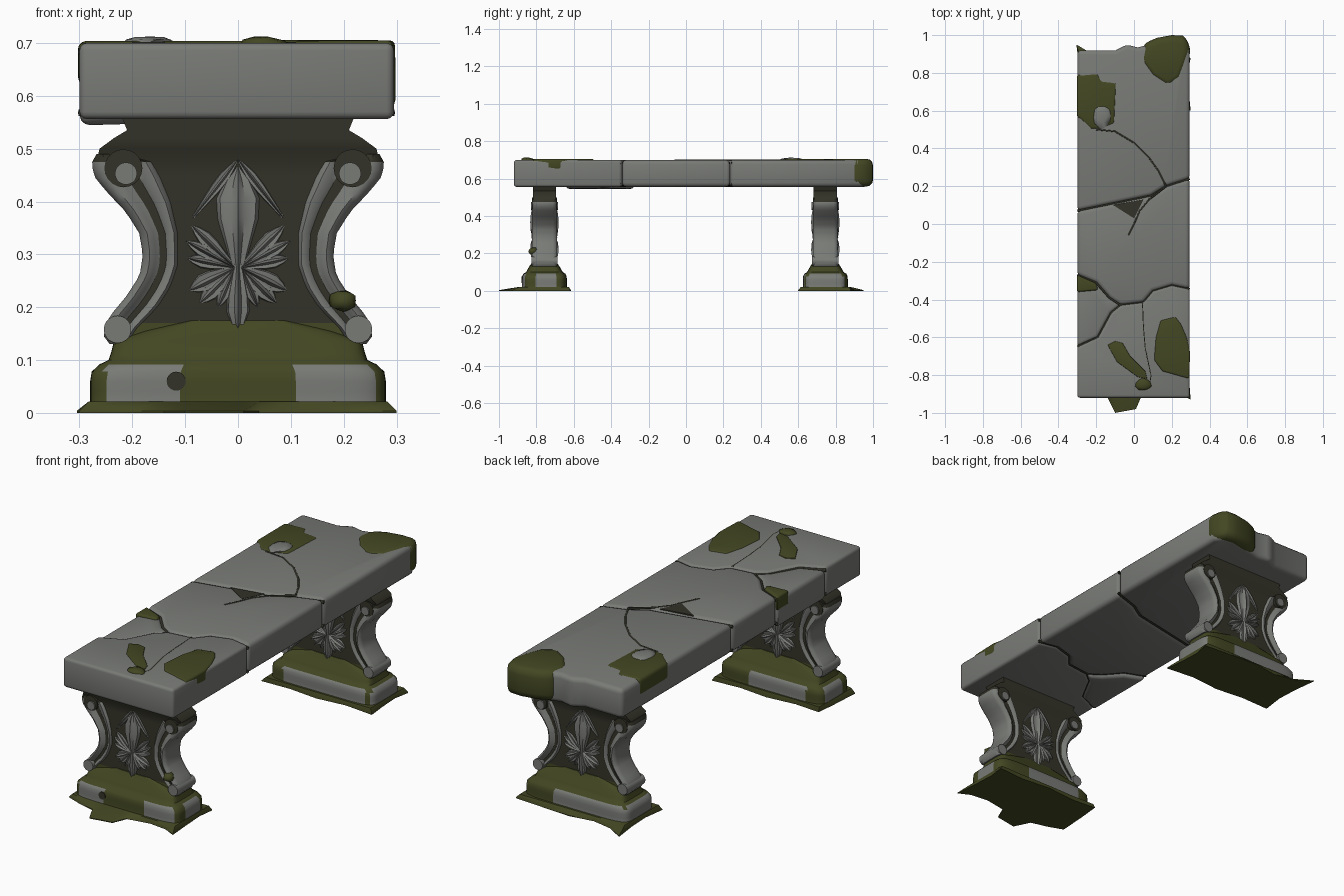
import bpy, bmesh, math, random
from mathutils import Vector

if "Cube" in bpy.data.objects:
    bpy.data.objects.remove(bpy.data.objects["Cube"])

random.seed(4)


def material(name, rgb):
    m = bpy.data.materials.new(name)
    m.diffuse_color = (*rgb, 1)
    m.use_nodes = True
    m.node_tree.nodes["Principled BSDF"].inputs["Base Color"].default_value = m.diffuse_color
    return m


STONE = material("grey stone", (0.19, 0.197, 0.182))
MOSS = material("moss green", (0.056, 0.063, 0.016))
DARK = material("dark damp stone", (0.033, 0.032, 0.021))


def finish(name, bm, mats, rule=None, angle=40):
    bmesh.ops.recalc_face_normals(bm, faces=bm.faces)
    bm.normal_update()
    if rule:
        for f in bm.faces:
            f.material_index = rule(f.calc_center_median(), f.normal)
    me = bpy.data.meshes.new(name)
    bm.to_mesh(me)
    bm.free()
    for m in mats:
        me.materials.append(m)
    me.shade_smooth()
    me.set_sharp_from_angle(angle=math.radians(angle))
    ob = bpy.data.objects.new(name, me)
    bpy.context.collection.objects.link(ob)
    return ob


def slab(name, pts, z0, z1, mat, bevel=0.015, tilt=0.0):
    """Plan outline extruded upward with rounded edges."""
    bm = bmesh.new()
    f = bm.faces.new([bm.verts.new((x, y, z0)) for x, y in pts])
    r = bmesh.ops.extrude_face_region(bm, geom=[f])
    for v in r["geom"]:
        if isinstance(v, bmesh.types.BMVert):
            v.co.z = z1
    bmesh.ops.recalc_face_normals(bm, faces=bm.faces)
    if bevel:
        bmesh.ops.bevel(bm, geom=[e for e in bm.edges if e.calc_face_angle(0) > 0.7],
                        offset=bevel, segments=3, profile=0.5, affect='EDGES', clamp_overlap=True)
    for v in bm.verts:
        v.co.z += v.co.x * tilt
    return finish(name, bm, [mat])


def loft(name, rings, mats, rule=None, angle=40):
    """Skin closed rings of equal size and cap both ends."""
    bm = bmesh.new()
    rows = [[bm.verts.new(p) for p in r] for r in rings]
    n = len(rows[0])
    for a, b in zip(rows, rows[1:]):
        for i in range(n):
            bm.faces.new((a[i], a[(i + 1) % n], b[(i + 1) % n], b[i]))
    bm.faces.new(rows[0])
    bm.faces.new(rows[-1])
    return finish(name, bm, mats, rule, angle)


def blob(name, loc, size, mat):
    bm = bmesh.new()
    bmesh.ops.create_icosphere(bm, subdivisions=2, radius=1)
    for v in bm.verts:
        k = random.uniform(0.85, 1.1)
        v.co = Vector(loc) + Vector([c * s * k for c, s in zip(v.co, size)])
    return finish(name, bm, [mat], angle=80)


def crack(name, pts, z, r=0.005):
    cu = bpy.data.curves.new(name, 'CURVE')
    cu.dimensions = '3D'
    cu.bevel_depth, cu.bevel_resolution = r, 1
    s = cu.splines.new('POLY')
    s.points.add(len(pts) - 1)
    for p, (x, y) in zip(s.points, pts):
        p.co = (x, y, z, 1)
    cu.materials.append(DARK)
    bpy.context.collection.objects.link(bpy.data.objects.new(name, cu))


def lerp(table, z):
    for (z0, a), (z1, b) in zip(table, table[1:]):
        if min(z0, z1) <= z <= max(z0, z1):
            return a + (b - a) * (z - z0) / (z1 - z0)
    return table[-1][1]


# Seat: four broken slabs sharing crack lines
left_crack = [(-.3, -.65), (-.19, -.60), (-.12, -.47), (-.07, -.43)]
cross_a = [(-.3, -.27), (-.2, -.31), (-.13, -.39), (-.07, -.43)]
cross_b = [(-.07, -.43), (.05, -.415), (.1, -.355), (.2, -.325), (.295, -.345)]
upper = [(-.3, .07), (.09, .15), (.17, .2), (.295, .24)]
Z0, Z1 = .556, .70
slab("seat_front", [(-.3, -.92), (.295, -.92)] + cross_b[::-1] + left_crack[-2::-1], Z0, Z1, STONE, .014)
slab("seat_wedge", left_crack + cross_a[-2::-1], Z0 - .003, Z1 - .003, STONE, .02, .03)
slab("seat_middle", cross_a + cross_b[1:] + upper[::-1], Z0, Z1, STONE, .022)
slab("seat_back", upper + [(.295, .92), (.27, .965), (.2, .975), (.1, .955), (.02, .935), (-.04, .95),
                           (-.1, .918), (-.3, .92)], Z0, Z1, STONE, .022)
for i, c in enumerate((left_crack, cross_a, cross_b, upper)):
    crack("crack_top_%d" % i, c, .684, .007)
    crack("crack_bottom_%d" % i, c, .568, .007)
crack("crack_curve", [(-.2, .5), (-.1, .49), (0, .43), (.08, .35), (.13, .28), (.17, .2)], .698)
crack("crack_branch", [(.17, .2), (.08, .13), (.03, .07), (0, 0), (-.03, -.06)], .698)
crack("crack_front", [(.045, -.42), (.05, -.55), (.06, -.66), (.09, -.8), (.08, -.87)], .697, .004)
slab("chipped_notch", [(-.11, .1), (.05, .13), (0, .03)], .69, .7015, DARK, 0)

# Moss on the seat
slab("moss_corner", [(.05, .955), (.03, .86), (.09, .78), (.18, .72), (.25, .77), (.28, .85), (.298, .91),
                     (.29, .97), (.26, .997), (.2, 1.0), (.12, .985)], .558, .706, MOSS, .035)
slab("moss_left", [(-.303, .79), (-.19, .8), (-.17, .76), (-.09, .75), (-.1, .53), (-.18, .5), (-.23, .5),
                   (-.303, .57)], .62, .704, MOSS, .016)
slab("moss_streak", [(-.14, -.64), (-.1, -.62), (-.06, -.63), (-.02, -.7), (.06, -.78), (.07, -.82), (.02, -.81),
                     (-.09, -.73)], .69, .704, MOSS, .003)
slab("moss_right", [(.14, -.51), (.22, -.49), (.25, -.53), (.28, -.6), (.297, -.68), (.292, -.82), (.15, -.78),
                    (.105, -.72), (.115, -.6)], .65, .705, MOSS, .01)
slab("moss_wedge", [(-.302, -.27), (-.2, -.315), (-.19, -.35), (-.302, -.36)], .63, .7, MOSS, .01)
blob("stone_chip", (-.17, .57, .7), (.05, .065, .013), STONE)
blob("moss_bump", (.05, -.85, .698), (.045, .035, .015), MOSS)

# Leg silhouette and inner scroll edge, half widths by height
SIDE = [(.56, .22), (.535, .21), (.52, .235), (.50, .262), (.475, .276), (.45, .274), (.42, .25), (.38, .212),
        (.34, .187), (.30, .18), (.26, .186), (.22, .212), (.19, .237), (.17, .25), (.145, .254), (.12, .235)]
INNER = [(.49, .17), (.45, .145), (.40, .125), (.34, .112), (.28, .112), (.24, .125), (.20, .15), (.16, .19),
         (.13, .21)]
SCROLL = [(0, .045), (.06, .059), (.2, .066), (.36, .06), (.5, .048), (.62, .046), (.74, .058), (.88, .06), (1, .046)]
PLINTH = [(0, .285, .125), (.02, .28, .12), (.04, .28, .12), (.06, .28, .12), (.078, .277, .119), (.092, .262, .112),
          (.1, .245, .098), (.115, .24, .09), (.135, .235, .078), (.155, .18, .064), (.175, .1, .054)]


def rounded_ring(hx, hy, z, yc, n=72):
    ring = []
    for i in range(n):
        a = 2 * math.pi * (i + .5) / n
        c, s = math.cos(a), math.sin(a)
        ring.append((hx * math.copysign(abs(c) ** .3, c), yc + hy * math.copysign(abs(s) ** .3, s), z))
    return ring


def leaf(name, base, tip, width, yc, d, depth=.024):
    """Pointed leaf with a raised rib, lying on the panel facing d."""
    b, t = Vector(base), Vector(tip)
    ax = t - b
    side = Vector((-ax.y, ax.x)).normalized()
    rings = []
    for u, w, h in ((0, .25, .5), (.25, .6, .9), (.5, .95, 1), (.7, 1, .9), (.87, .6, .7), (1, .06, .3)):
        p = b + ax * u
        row = []
        for k, e in ((-1, 0), (-.8, .6), (-.3, .55), (0, 1), (.3, .55), (.8, .6), (1, 0)):
            q = p + side * (k * w * width / 2)
            row.append((q.x, yc + d * (.046 + depth * h * e), q.y))
        rings.append(row)
    loft(name, rings, [STONE], angle=50)


def disc(name, x, z, r, y0, y1, mat):
    ring = [(x + r * math.cos(a * math.pi / 10), z + r * math.sin(a * math.pi / 10)) for a in range(20)]
    loft(name, [[(p, y0, q) for p, q in ring], [(p, y1, q) for p, q in ring]], [mat])


def leg(tag, yc, patches):
    # Recessed panel, dark with moss low down
    rings = []
    for z, x in SIDE:
        t = x - (.008 if z < .49 else 0)
        h = .062 if z > .49 else .05
        rings.append([(-t, yc - h, z), (t, yc - h, z), (t, yc + h, z), (-t, yc + h, z)])
    loft(tag + "_panel", rings, [DARK, MOSS], lambda c, n: int(c.z < .17))

    # Grooved scroll on each edge
    for s in (-1, 1):
        rings = []
        for i in range(25):
            z = .13 + .36 * i / 24
            o, n = lerp(SIDE, z), lerp(INNER, z)
            pts = [(o + (n - o) * t, -h) for t, h in SCROLL]
            pts += [(x, -y) for x, y in pts[::-1]]
            rings.append([(s * x, yc + y, z) for x, y in pts])
        loft(tag + "_scroll", rings, [STONE, DARK],
             lambda c, n: int(c.z > .475 or (c.z > .3 and abs(n.y) > .5 and abs(c.y - yc) < .0485)), 50)
        disc(tag + "_volute", s * .217, .463, .036, yc - .067, yc + .067, DARK)
        disc(tag + "_volute_eye", s * .212, .453, .021, yc - .073, yc + .073, STONE)
        disc(tag + "_foot_curl", s * .228, .158, .026, yc - .07, yc + .07, STONE)

    # Carved palmette on both faces
    for d in (-1, 1):
        leaf(tag + "_bud", (0, .27), (0, .465), .085, yc, d, .03)
        leaf(tag + "_tail", (0, .29), (0, .15), .045, yc, d, .03)
        for s in (-1, 1):
            leaf(tag + "_frame_top", (s * .085, .37), (s * .0, .48), .022, yc, d, .02)
            for x, z, w in ((.088, .355, .03), (.098, .325, .028), (.096, .293, .028), (.092, .232, .038),
                            (.072, .208, .034), (.038, .2, .026)):
                leaf(tag + "_frond", (s * .006, .275), (s * x, z), w, yc, d)

    # Mossy plinth with bare stone patches
    def rule(c, n):
        if not .018 < c.z < .094:
            return 0
        for axis, sign, lo, hi in patches:
            v = (n.x, n.y)[axis]
            along = c.y - yc if axis == 0 else c.x
            if v * sign > .6 and lo < along < hi:
                return 1
        return 0
    loft(tag + "_plinth", [rounded_ring(hx, hy, z, yc) for z, hx, hy in PLINTH], [MOSS, STONE], rule)


leg("front_leg", -.757, [(1, -1, -.25, -.12), (1, -1, .02, .26), (0, 1, -.05, .06), (0, -1, -.04, .08),
                         (1, 1, -.2, .1)])
leg("back_leg", .745, [(1, -1, -.2, .24), (1, 1, -.27, .12), (0, 1, -.12, .12), (0, -1, -.09, .1)])
disc("plinth_hole", -.117, .06, .018, -.8795, -.87, DARK)
blob("moss_clump", (.2, .212, .21)[:1] + (-.818, .212), (.027, .025, .022), MOSS)


# Ragged moss skirts spreading on the ground
def skirt(name, pts, yc):
    rings = [[(x, y, 0) for x, y in pts], [(x, y, .004) for x, y in pts]]
    rings.append([(max(-.285, min(.285, x)) * .99, yc + max(-.13, min(.13, y - yc)), .022) for x, y in pts])
    loft(name, rings, [MOSS])


skirt("front_skirt", [(-.3, -.87), (-.22, -.9), (-.14, -.92), (-.1, -1.0), (.01, -.98), (.04, -.91), (.15, -.89),
                      (.24, -.9), (.3, -.93), (.29, -.8), (.285, -.7), (.295, -.62), (.15, -.63), (0, -.615),
                      (-.15, -.63), (-.28, -.62), (-.29, -.72)], -.757)
skirt("back_skirt", [(-.3, .61), (-.15, .615), (0, .6), (.15, .615), (.3, .6), (.29, .7), (.285, .8), (.3, .88),
                     (.15, .89), (0, .9), (-.12, .88), (-.22, .9), (-.305, .95), (-.29, .83), (-.285, .72)], .745)
